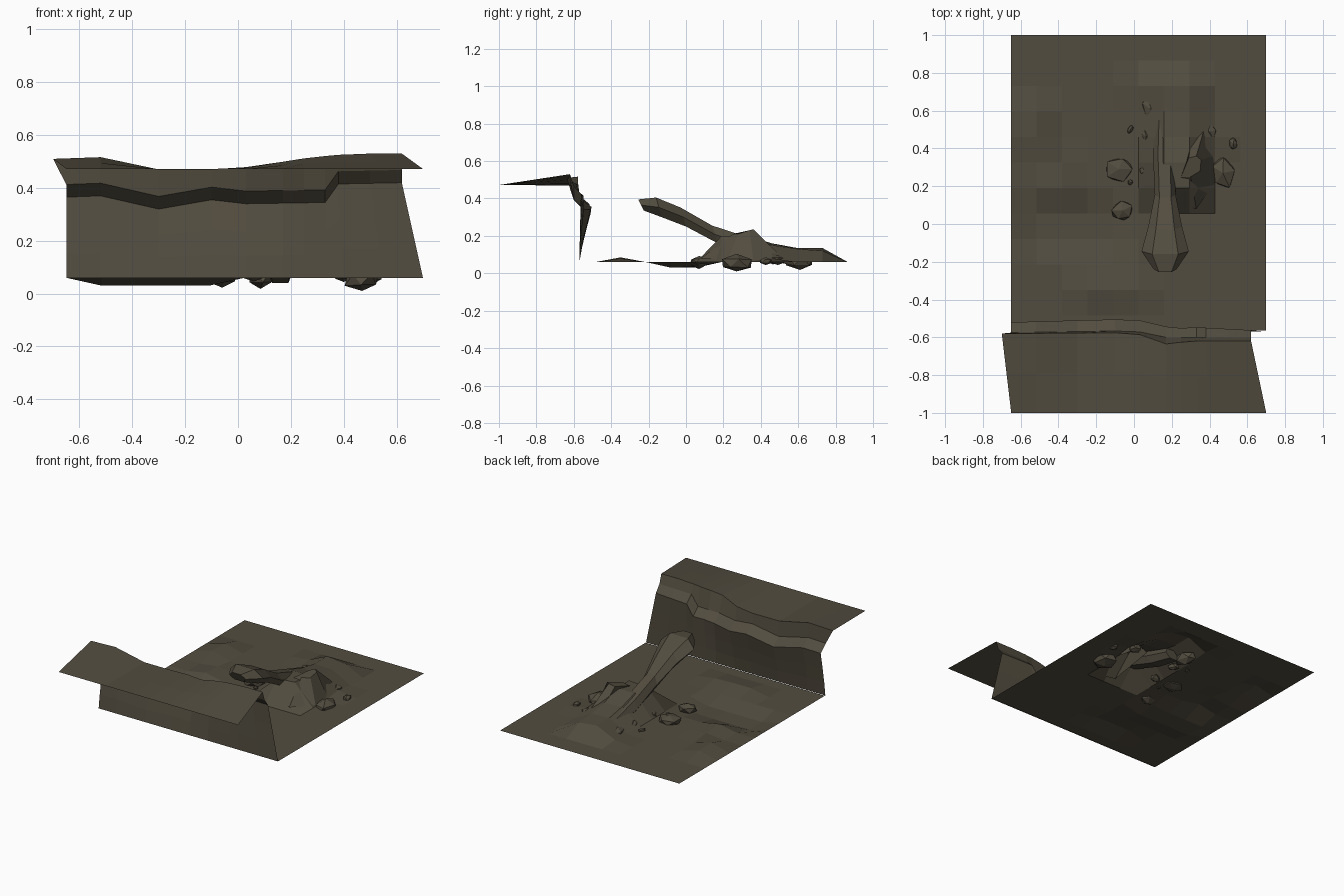
import bpy, bmesh, math, random
from mathutils import Vector, Matrix

if "Cube" in bpy.data.objects:
    bpy.data.objects.remove(bpy.data.objects["Cube"])

random.seed(4)
mat = bpy.data.materials.new("dark_rock")
mat.diffuse_color = (0.085, 0.073, 0.05, 1)
mat.use_nodes = True
mat.node_tree.nodes["Principled BSDF"].inputs["Base Color"].default_value = mat.diffuse_color


def finish(name, bm):
    me = bpy.data.meshes.new(name)
    bm.to_mesh(me)
    bm.free()
    ob = bpy.data.objects.new(name, me)
    bpy.context.collection.objects.link(ob)
    me.materials.append(mat)
    return ob


def skin(bm, rows, closed=False):
    """Bridge successive rows of points with quads."""
    vs = [[bm.verts.new(p) for p in r] for r in rows]
    n = len(vs[0])
    for a, b in zip(vs, vs[1:]):
        for i in range(n if closed else n - 1):
            j = (i + 1) % n
            bm.faces.new((a[i], a[j], b[j], b[i]))
    return vs


def lerp(table, x):
    """Piecewise linear lookup in (x, value) pairs."""
    for (x0, v0), (x1, v1) in zip(table, table[1:]):
        if x <= x1:
            return v0 + (v1 - v0) * max(0, x - x0) / (x1 - x0)
    return table[-1][1]


# Floor: grid of flat cells with a few raised or sunken corners
S = 0.135
heights = {  # (column, row) -> height; columns from x=-0.65, rows back from y=1
    (6, 2): .135, (7, 2): .12, (6, 3): .135, (7, 3): .13, (6, 4): .16, (7, 4): .15,
    (6, 5): .2, (7, 5): .2, (6, 6): .19, (7, 6): .2,
    (5, 2): .075, (8, 4): .08,
    (1, 3): .095, (1, 4): .095, (2, 6): .085, (2, 5): .075,
    (1, 7): .03, (2, 7): .03, (3, 7): .03, (1, 8): .03, (2, 8): .03, (3, 8): .03,
    (4, 8): .03, (4, 7): .035, (3, 10): .085, (4, 10): .085, (5, 10): .08,
}
rows = []
for r in range(13):
    y = 1 - S * r if r < 12 else -0.565
    rows.append([(-0.65 + S * c, y, heights.get((c, r), .06)) for c in range(11)])
bm = bmesh.new()
skin(bm, rows[::-1])
finish("cave_floor", bm)

# Cliff wall with an overhanging lip, following the layered edge
xs = [-.65, -.52, -.30, -.10, .03, .17, .25, .33, .38, .50, .62]
lip = [(-.65, .365), (-.52, .37), (-.3, .32), (-.1, .355), (.03, .34), (.33, .345), (.38, .415), (.62, .42)]
lip_y = [(-.65, -.52), (-.3, -.51), (0, -.503), (.22, -.555), (.3, -.545), (.62, -.562)]
rim_y = [(-.65, -.575), (0, -.565), (.17, -.60), (.62, -.60)]
top_y = [(-.70, -.58), (0, -.575), (.17, -.635), (.3, -.62), (.62, -.62)]
top_z = [(-.70, .51), (-.57, .52), (-.43, .51), (-.3, .47), (-.17, .465), (0, .475),
         (.08, .485), (.27, .515), (.43, .53), (.62, .53)]


def flare(x, f):  # right end leans inward with height
    return x + .08 * (1 - f) * max(0, (x - .3) / .32)


wall = [[], [], [], [], [], []]
for x in xs:
    zl, yl = lerp(lip, x), lerp(lip_y, x)
    for k, f in enumerate((0, .3, .62, 1)):
        wall[k].append((flare(x, f), -.57 + (yl + .57) * f ** 1.2, .06 + (zl - .06) * f))
    wall[4].append((x, lerp(rim_y, x), zl + .048))
    xt = -.70 if x == -.65 else x
    wall[5].append((xt, lerp(top_y, xt), lerp(top_z, xt)))
bm = bmesh.new()
skin(bm, [r[::-1] for r in wall])
finish("cliff_wall", bm)

# Upper ledge running forward from the cliff top
rim = wall[5]
front = [(flare(x, 0), -1, .472) for x in xs]
mid = [tuple((Vector(a) + Vector(b)) / 2) for a, b in zip(rim, front)]
bm = bmesh.new()
skin(bm, [front, mid, rim])
finish("upper_ledge", bm)

# Leaning rock spire: (y, half width, bottom z, top z) sections, wide at its blunt tip
bm = bmesh.new()
rings = []
for y, w, zb, zt, cx in [(-.225, .06, .335, .395, .165), (-.13, .125, .30, .405, .165),
                         (0, .09, .25, .352, .165), (.17, .055, .16, .255, .165),
                         (.40, .06, .08, .18, .16), (.58, .05, .04, .125, .16)]:
    h = zt - zb
    rings.append([(cx + w * u, y - .03 * v, zb + h * v) for u, v in
                  ((-.6, 0), (.6, 0), (1, .5), (.55, 1), (-.55, 1), (-1, .5))])
vs = skin(bm, rings, True)
bm.faces.new(vs[0][::-1])
bm.faces.new(vs[-1])
bmesh.ops.recalc_face_normals(bm, faces=bm.faces)
finish("leaning_spire", bm)

# Short broken stump beside the spire
bm = bmesh.new()
rings = [[(.24, .10, .08), (.33, .08, .08), (.43, .22, .07), (.42, .36, .07), (.38, .53, .07), (.31, .50, .07)],
         [(.25, .25, .20), (.30, .25, .21), (.35, .28, .21), (.355, .34, .23), (.33, .36, .235), (.29, .35, .22)]]
vs = skin(bm, rings, True)
bm.faces.new(vs[1])
bmesh.ops.recalc_face_normals(bm, faces=bm.faces)
finish("broken_stump", bm)

# Scattered boulders: x, y, z, radii, turn
for i, (x, y, z, rx, ry, rz, a) in enumerate([
        (-.08, .29, .068, .082, .072, .036, 0), (.47, .27, .053, .07, .092, .048, .2),
        (-.06, .07, .06, .065, .055, .035, .5), (.085, .61, .063, .046, .083, .042, .3),
        (.40, .49, .07, .038, .048, .03, .2), (.525, .425, .065, .025, .036, .022, 0),
        (.065, .465, .07, .024, .04, .025, .5), (.06, .283, .07, .04, .025, .025, .1),
        (-.018, .503, .065, .016, .027, .018, -.5), (-.02, .22, .065, .014, .018, .015, 0)]):
    bm = bmesh.new()
    bmesh.ops.create_icosphere(bm, subdivisions=1, radius=1)
    for v in bm.verts:
        v.co *= random.uniform(.85, 1.1)
    bm.transform(Matrix.Translation((x, y, z)) @ Matrix.Rotation(a, 4, 'Z') @ Matrix.Diagonal((rx, ry, rz, 1)))
    finish(f"boulder_{i + 1}", bm)
